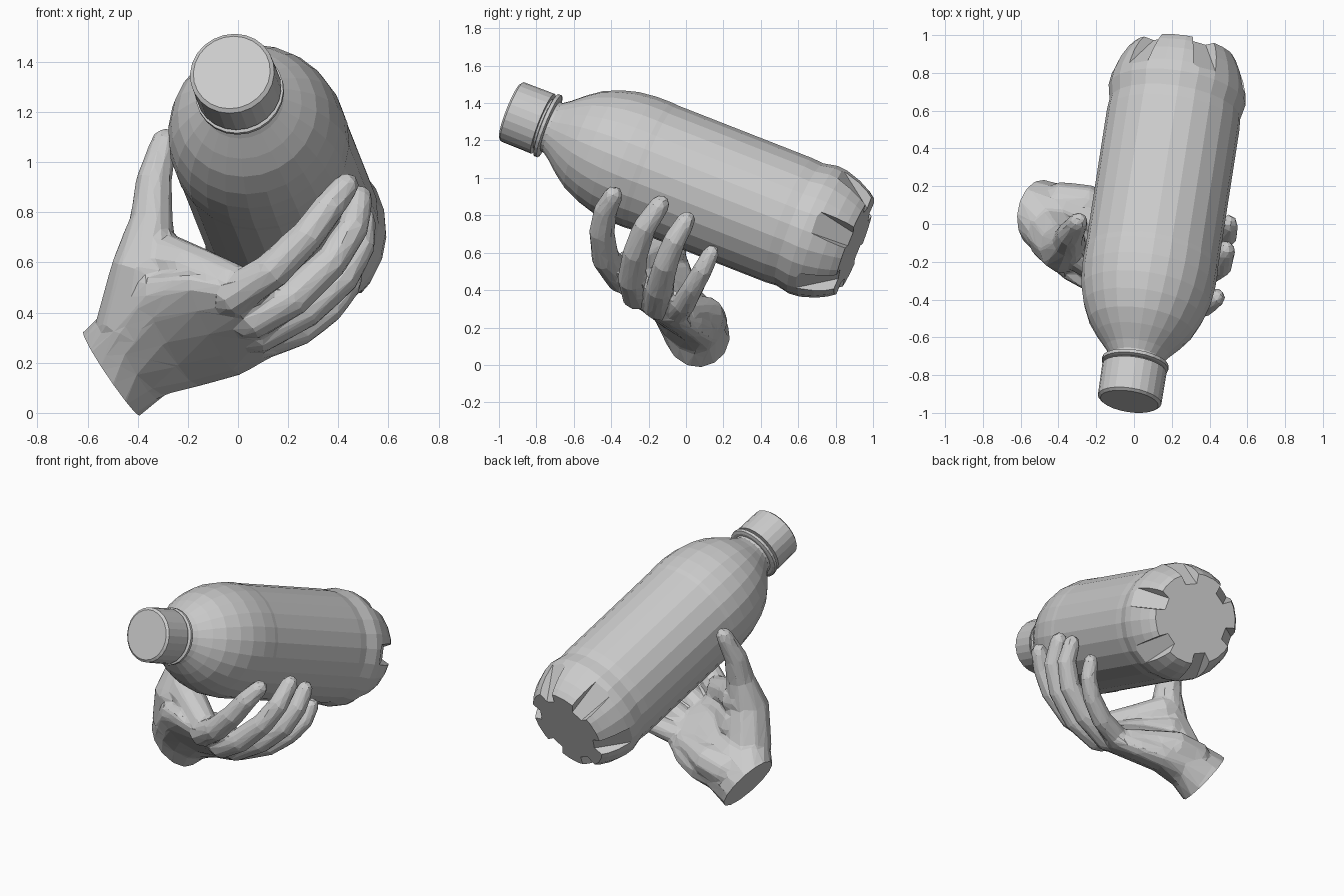
import bpy, bmesh, math
from mathutils import Vector, Matrix

cube = bpy.data.objects.get("Cube")
if cube:
    bpy.data.objects.remove(cube, do_unlink=True)

grey = bpy.data.materials.new("light_grey")
grey.use_nodes = True
grey.diffuse_color = (0.6, 0.6, 0.6, 1)
grey.node_tree.nodes["Principled BSDF"].inputs["Base Color"].default_value = (0.6, 0.6, 0.6, 1)


def make_object(name, bm):
    bmesh.ops.recalc_face_normals(bm, faces=bm.faces)
    mesh = bpy.data.meshes.new(name)
    bm.to_mesh(mesh)
    bm.free()
    mesh.materials.append(grey)
    obj = bpy.data.objects.new(name, mesh)
    bpy.context.collection.objects.link(obj)
    return obj


def skin_rings(bm, rings):
    """Join loops of points into a closed, capped surface."""
    loops = [[bm.verts.new(p) for p in ring] for ring in rings]
    n = len(loops[0])
    for lower, upper in zip(loops, loops[1:]):
        for i in range(n):
            j = (i + 1) % n
            bm.faces.new((lower[i], lower[j], upper[j], upper[i]))
    bm.faces.new(loops[0][::-1])
    bm.faces.new(loops[-1])


def ellipse(center, a, b, n):
    c, a, b = Vector(center), Vector(a), Vector(b)
    angles = [2 * math.pi * i / n for i in range(n)]
    return [c + a * math.cos(t) + b * math.sin(t) for t in angles]


def apply_modifiers(obj):
    graph = bpy.context.evaluated_depsgraph_get()
    mesh = bpy.data.meshes.new_from_object(obj.evaluated_get(graph))
    obj.modifiers.clear()
    obj.data = mesh


# Bottle frame: local z runs from the cap to the base, local x points upward
cap_end = Vector((-0.025, -0.94, 1.358))
axis = (Vector((0.263, 0.91, 0.633)) - cap_end).normalized()
up = (Vector((0, 0, 1)) - axis * axis.z).normalized()
side = axis.cross(up)
frame = Matrix.Translation(cap_end) @ Matrix((up, side, axis)).transposed().to_4x4()


def lathe(name, profile, n):
    bm = bmesh.new()
    skin_rings(bm, [ellipse((0, 0, t), (r, 0, 0), (0, r, 0), n) for t, r in profile])
    obj = make_object(name, bm)
    obj.data.transform(frame)
    return obj


lathe("bottle_cap", [(0, 0.155), (0.012, 0.17), (0.19, 0.172)], 24)
lathe("neck_ring", [(0.205, 0.165), (0.21, 0.178), (0.228, 0.178), (0.234, 0.16)], 24)
bottle = lathe("bottle_body", [
    (0.17, 0.14), (0.25, 0.142), (0.29, 0.17), (0.36, 0.23), (0.43, 0.28),
    (0.52, 0.32), (0.61, 0.345), (0.71, 0.357), (0.8, 0.358), (0.83, 0.355),
    (1.62, 0.355), (1.68, 0.35), (1.76, 0.366), (1.82, 0.36),
    (1.9, 0.335), (1.96, 0.305), (1.995, 0.28)], 24)

# Six tapered notches around the base
bm = bmesh.new()
for k in range(6):
    spin = Matrix.Rotation(math.radians(20 + 60 * k), 3, 'Z')
    floor = [(0.195, -0.035, 2.02), (0.195, 0.035, 2.02), (0.40, 0.07, 1.75), (0.40, -0.07, 1.75)]
    lid = [(0.33, -0.11, 2.16), (0.33, 0.11, 2.16), (0.55, 0.15, 1.86), (0.55, -0.15, 1.86)]
    skin_rings(bm, [[spin @ Vector(p) for p in ring] for ring in (floor, lid)])
cutter = make_object("notch_cutter", bm)
cutter.data.transform(frame)
cutter.hide_render = True
cut = bottle.modifiers.new("notches", 'BOOLEAN')
cut.operation, cut.solver, cut.object = 'DIFFERENCE', 'EXACT', cutter
apply_modifiers(bottle)
bpy.data.objects.remove(cutter, do_unlink=True)

# Hand, gathered from overlapping volumes and then fused
hand_bm = bmesh.new()


def limb(points, radii, n=10):
    """Tube along points with rounded ends."""
    pts = [Vector(p) for p in points]
    rings = []
    for i, (p, r) in enumerate(zip(pts, radii)):
        d = (pts[min(i + 1, len(pts) - 1)] - pts[max(i - 1, 0)]).normalized()
        a = d.cross(Vector((0, 1, 0.3))).normalized()
        b = d.cross(a)
        if i == 0:
            rings.append(ellipse(p - d * r * 0.7, a * r * 0.6, b * r * 0.6, n))
        rings.append(ellipse(p, a * r, b * r, n))
        if i == len(pts) - 1:
            rings.append(ellipse(p + d * r * 0.6, a * r * 0.8, b * r * 0.8, n))
            rings.append(ellipse(p + d * r, a * r * 0.35, b * r * 0.35, n))
    skin_rings(hand_bm, rings)


# Palm and wrist
skin_rings(hand_bm, [ellipse(c, a, b, 14) for c, a, b in (
    ((-0.6, 0.1, 0.09), (-0.11, 0, 0.17), (0.03, 0.16, 0.02)),
    ((-0.5, 0.06, 0.16), (-0.11, -0.02, 0.17), (0.03, 0.165, 0.03)),
    ((-0.39, 0, 0.26), (-0.11, -0.12, 0.18), (0.04, 0.14, 0.07)),
    ((-0.25, -0.07, 0.33), (-0.12, -0.21, 0.2), (0.02, 0.08, 0.1)),
    ((-0.09, -0.15, 0.36), (-0.11, -0.23, 0.19), (0, 0.06, 0.09)),
    ((0.04, -0.2, 0.37), (-0.08, -0.21, 0.14), (-0.02, 0.05, 0.07)),
    ((0.1, -0.21, 0.39), (-0.07, -0.17, 0.1), (-0.02, 0.02, 0.04)))])
# Heel of the palm, thumb web
limb([(-0.4, 0.11, 0.23), (-0.25, 0.1, 0.26), (0.02, -0.02, 0.275)], [0.115, 0.11, 0.07])
limb([(-0.34, -0.1, 0.62), (-0.2, -0.21, 0.58), (-0.02, -0.33, 0.515)], [0.12, 0.1, 0.085])
limb([(-0.36, -0.07, 0.45), (-0.2, -0.17, 0.46), (-0.02, -0.26, 0.43)], [0.13, 0.1, 0.08])
# Thumb
limb([(-0.42, -0.06, 0.34), (-0.37, -0.13, 0.58), (-0.345, -0.09, 0.77),
      (-0.335, -0.05, 0.93), (-0.295, 0.01, 1.08)], [0.15, 0.135, 0.088, 0.072, 0.054])
# Fingers
fingers = (
    [(-0.03, -0.34, 0.46), (0.14, -0.43, 0.57), (0.28, -0.45, 0.71), (0.37, -0.43, 0.83), (0.43, -0.39, 0.905)],
    [(0.05, -0.26, 0.37), (0.22, -0.29, 0.46), (0.37, -0.27, 0.6), (0.46, -0.22, 0.74), (0.485, -0.14, 0.855)],
    [(0.07, -0.15, 0.31), (0.27, -0.14, 0.41), (0.42, -0.11, 0.54), (0.49, -0.06, 0.67), (0.5, 0, 0.77)],
    [(0.06, -0.06, 0.27), (0.25, -0.01, 0.33), (0.37, 0.04, 0.42), (0.44, 0.09, 0.51), (0.46, 0.135, 0.6)])
for path, size in zip(fingers, (1, 1, 0.96, 0.84)):
    limb(path, [r * size for r in (0.085, 0.077, 0.069, 0.063, 0.054)])

hand = make_object("hand", hand_bm)
fuse = hand.modifiers.new("fuse", 'REMESH')
fuse.mode, fuse.voxel_size = 'VOXEL', 0.012
relax = hand.modifiers.new("relax", 'SMOOTH')
relax.factor, relax.iterations = 0.5, 8
facet = hand.modifiers.new("facet", 'DECIMATE')
facet.ratio = 0.035
apply_modifiers(hand)

# Flat cut through the wrist
bm = bmesh.new()
bm.from_mesh(hand.data)
bmesh.ops.bisect_plane(bm, geom=bm.verts[:] + bm.edges[:] + bm.faces[:],
                       plane_co=(-0.5, 0.08, 0.15), plane_no=(-0.83, 0.1, -0.55), clear_outer=True)
bmesh.ops.holes_fill(bm, edges=[e for e in bm.edges if e.is_boundary])
bmesh.ops.recalc_face_normals(bm, faces=bm.faces)
bm.to_mesh(hand.data)
bm.free()

for obj in (bottle, hand):
    for poly in obj.data.polygons:
        poly.use_smooth = False
        poly.material_index = 0
